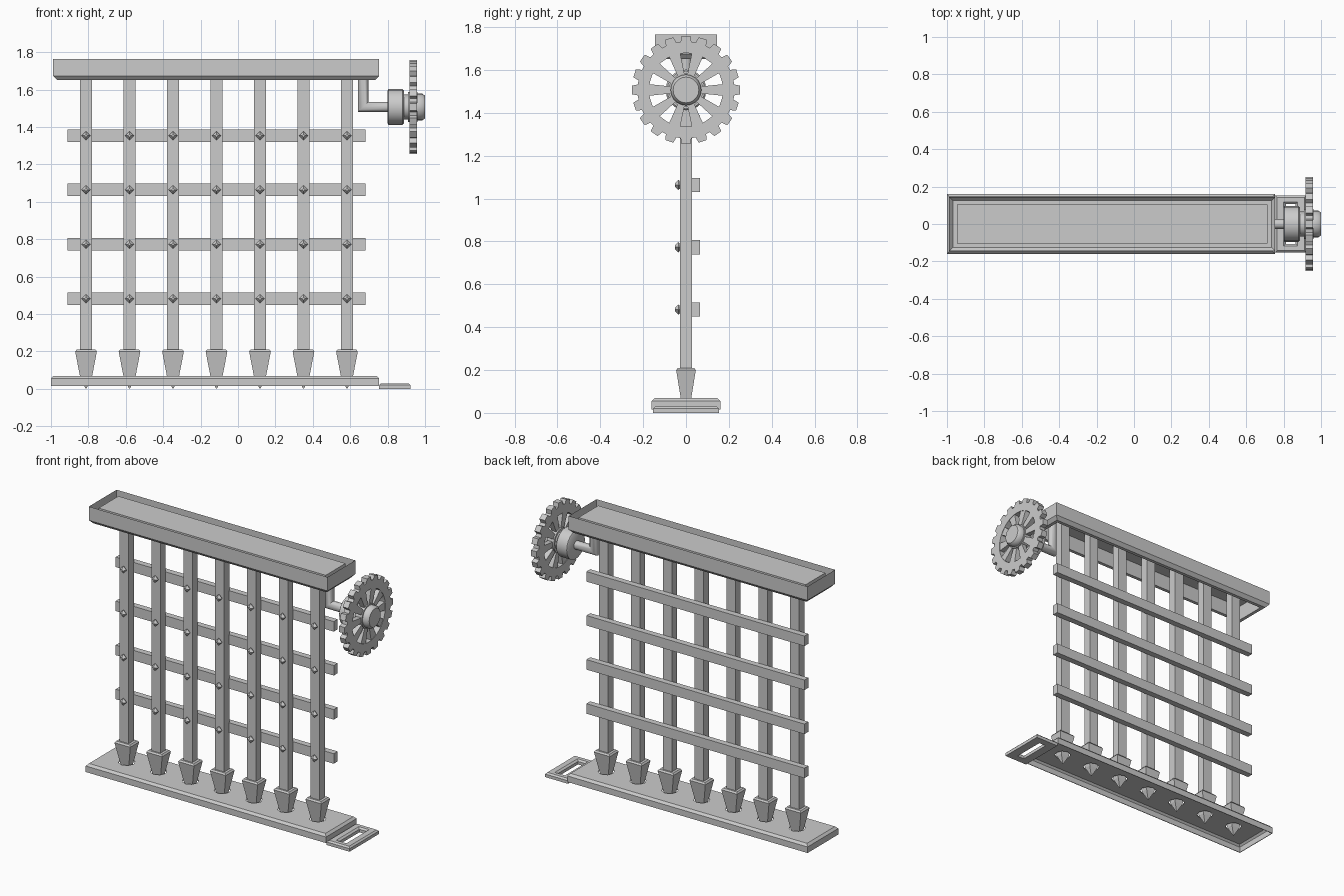
import bpy, bmesh
from math import sin, cos, pi

if "Cube" in bpy.data.objects:
    bpy.data.objects.remove(bpy.data.objects["Cube"])

CX = -0.115                                   # centre of the gate
BARS = [CX + 0.2325 * i for i in range(-3, 4)]
RAILS = [0.482, 0.773, 1.064, 1.354]
WHEEL_Z = 1.507


def finish(name, bm, smooth=False):
    bmesh.ops.recalc_face_normals(bm, faces=bm.faces)
    me = bpy.data.meshes.new(name)
    bm.to_mesh(me)
    bm.free()
    ob = bpy.data.objects.new(name, me)
    bpy.context.collection.objects.link(ob)
    bpy.context.view_layer.objects.active = ob
    ob.select_set(True)
    if smooth:
        bpy.ops.object.shade_smooth_by_angle(angle=0.7)
    ob.select_set(False)
    return ob


def loft(bm, loops, caps=(False, False), closed=False):
    rows = [[bm.verts.new(p) for p in loop] for loop in loops]
    n = len(rows[0])
    pairs = list(zip(rows, rows[1:])) + ([(rows[-1], rows[0])] if closed else [])
    for a, b in pairs:
        for i in range(n):
            bm.faces.new((a[i], a[(i + 1) % n], b[(i + 1) % n], b[i]))
    if caps[0]:
        bm.faces.new(rows[0])
    if caps[1]:
        bm.faces.new(rows[-1])


def rect(x0, x1, hy, z, d=0.0):
    # rectangle at height z, inset by d
    return [(x0 + d, -hy + d, z), (x1 - d, -hy + d, z), (x1 - d, hy - d, z), (x0 + d, hy - d, z)]


def box(bm, x0, x1, y0, y1, z0, z1):
    loft(bm, [[(x0, y0, z), (x1, y0, z), (x1, y1, z), (x0, y1, z)] for z in (z0, z1)], (True, True))


def circle_x(x, r, n):
    return [(x, r * cos(2 * pi * i / n), WHEEL_Z + r * sin(2 * pi * i / n)) for i in range(n)]


# top beam: open tray with a chamfered underside and a raised inner panel
bm = bmesh.new()
R = (-0.988, 0.755, 0.145)
loft(bm, [rect(*R, 1.765), rect(*R, 1.674), rect(*R, 1.652, 0.02),
          rect(*R, 1.652, 0.042), rect(*R, 1.75, 0.042)], (False, True))
finish("top_beam", bm)

# sill: hollow underneath, chamfered top, one hole per spike
bm = bmesh.new()
R = (-1.0, 0.755, 0.16)
loft(bm, [rect(*R, 0.015), rect(*R, 0.055), rect(*R, 0.07, 0.014)], (False, True))
sill = finish("sill", bm)
mod = sill.modifiers.new("shell", 'SOLIDIFY')
mod.thickness, mod.offset = 0.006, -1
bm = bmesh.new()
for x in BARS:
    loft(bm, [[(x + 0.05 * cos(pi * k / 4), 0.05 * sin(pi * k / 4), z) for k in range(8)]
              for z in (0.03, 0.1)], (True, True))
cutter = finish("hole_cutter", bm)
cutter.hide_render = True
cut = sill.modifiers.new("holes", 'BOOLEAN')
cut.operation, cut.object, cut.solver = 'DIFFERENCE', cutter, 'EXACT'
bpy.context.view_layer.objects.active = sill
for m in ("shell", "holes"):
    bpy.ops.object.modifier_apply(modifier=m)
bpy.data.objects.remove(cutter)

# slotted floor plate below the wheel
bm = bmesh.new()
R, S = (0.755, 0.922, 0.153), (0.8, 0.875, 0.118)
loft(bm, [rect(*R, 0), rect(*R, 0.02), rect(*R, 0.03, 0.01), rect(*S, 0.03),
          rect(*S, 0.02, 0.012), rect(*S, 0, 0.012)], closed=True)
finish("slot_plate", bm)

# vertical bars
bm = bmesh.new()
for x in BARS:
    box(bm, x - 0.033, x + 0.033, -0.027, 0.027, 0.2, 1.745)
finish("vertical_bars", bm)

# spikes at the foot of each bar
bm = bmesh.new()
for x in BARS:
    loft(bm, [rect(x - w, x + w, d, z) for w, d, z in
              ((0.003, 0.003, 0.003), (0.03, 0.022, 0.055), (0.058, 0.046, 0.2), (0.05, 0.038, 0.21))],
         (True, True))
finish("spikes", bm)

# horizontal rails behind the bars
bm = bmesh.new()
for z in RAILS:
    box(bm, -0.911, 0.682, 0.025, 0.065, z - 0.033, z + 0.033)
finish("cross_rails", bm)

# pointed diamond studs on the crossings
bm = bmesh.new()
for x in BARS:
    for z in RAILS:
        loft(bm, [[(x + r * cos(pi * k / 2), y, z + r * sin(pi * k / 2)) for k in range(4)]
                  for y, r in ((-0.025, 0.015), (-0.036, 0.024), (-0.052, 0.008))], (True, True))
finish("studs", bm)

# bent axle hanging from the beam
bm = bmesh.new()
loops = []
for x, z, nx, nz in ((0.669, 1.75, 1, 0), (0.669, WHEEL_Z, 1, 1), (0.82, WHEEL_Z, 0, 1)):
    ring = []
    for k in range(12):
        a, b = 0.028 * cos(pi * k / 6), 0.028 * sin(pi * k / 6)
        ring.append((x + nx * a, b, z + nz * a))
    loops.append(ring)
loft(bm, loops, (True, True))
finish("axle", bm, True)

# turned hub
bm = bmesh.new()
prof = [(0.8, 0.088), (0.805, 0.095), (0.88, 0.095), (0.887, 0.088), (0.887, 0.066),
        (0.91, 0.066), (0.91, 0.08), (0.96, 0.08), (0.96, 0.072), (0.985, 0.072), (1.0, 0.06)]
loft(bm, [circle_x(x, r, 20) for x, r in prof], (True, True))
finish("hub", bm, True)

# toothed rim
bm = bmesh.new()
TEETH = 20
outer, inner = [], []
for t in range(TEETH):
    for off, r in ((-0.36, 0.226), (-0.25, 0.253), (0.25, 0.253), (0.36, 0.226)):
        a = 2 * pi * (t + off) / TEETH
        outer.append((r * cos(a), WHEEL_Z + r * sin(a)))
        inner.append((0.172 * cos(a), WHEEL_Z + 0.172 * sin(a)))
X0, X1 = 0.916, 0.956
loft(bm, [[(x, *p) for p in pts] for x, pts in
          ((X0, outer), (X1, outer), (X1, inner), (X0, inner))], closed=True)
finish("wheel_rim", bm)

# ten tapered spokes
bm = bmesh.new()
for s in range(10):
    c, d = cos(s * pi / 5), sin(s * pi / 5)
    quad = [(0.06, -0.015), (0.18, -0.028), (0.18, 0.028), (0.06, 0.015)]
    loft(bm, [[(x, u * c - v * d, WHEEL_Z + u * d + v * c) for u, v in quad]
              for x in (X0 + 0.003, X1 - 0.003)], (True, True))
finish("spokes", bm)
